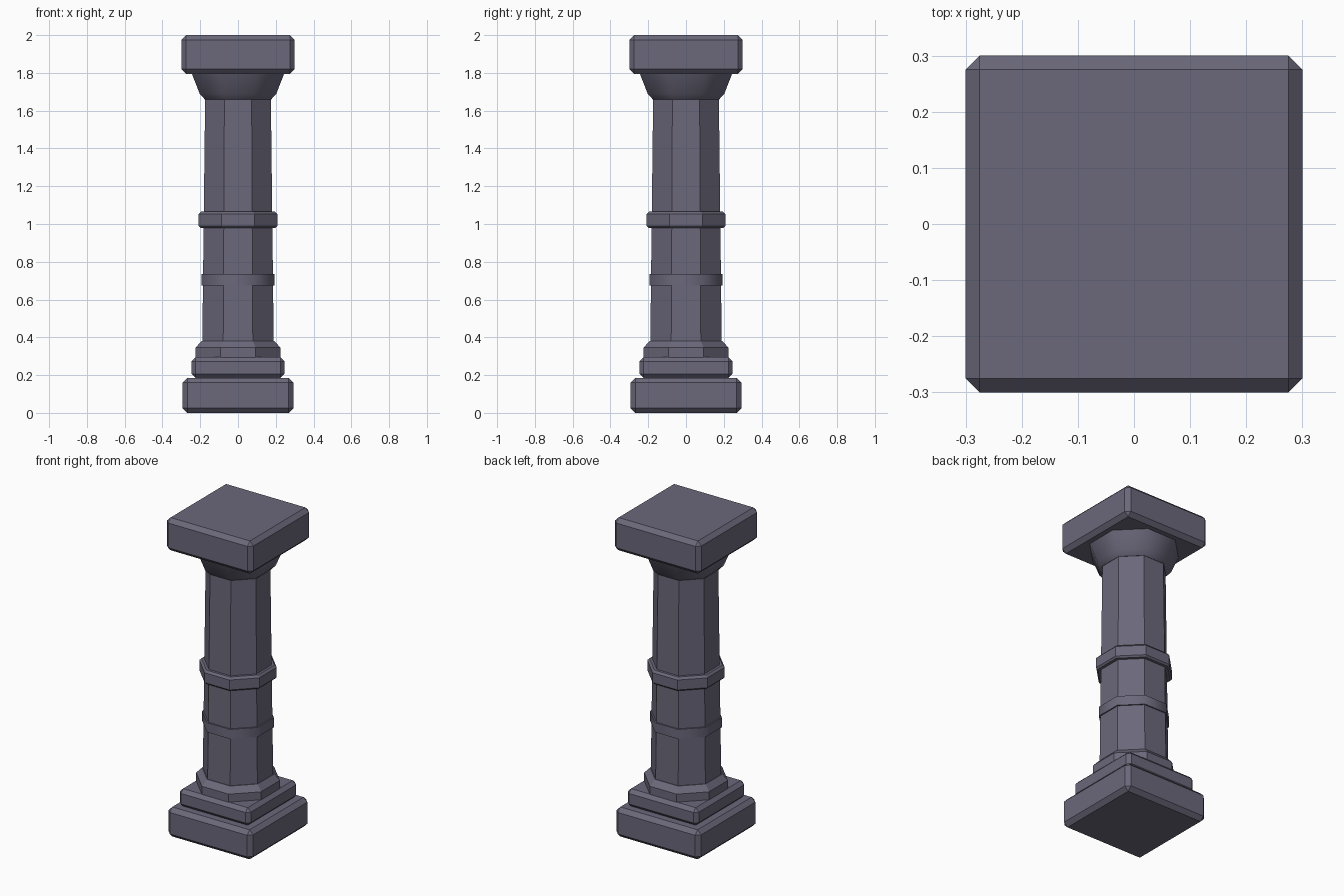
import bpy, bmesh, math

if "Cube" in bpy.data.objects:
    bpy.data.objects.remove(bpy.data.objects["Cube"])

stone = bpy.data.materials.new("purple_grey_stone")
stone.diffuse_color = (0.147, 0.138, 0.195, 1)
stone.use_nodes = True
stone.node_tree.nodes["Principled BSDF"].inputs["Base Color"].default_value = stone.diffuse_color


def finish(bm, name, smooth=False):
    bmesh.ops.recalc_face_normals(bm, faces=bm.faces)
    for f in bm.faces:
        f.smooth = smooth and len(f.verts) == 4
    me = bpy.data.meshes.new(name)
    bm.to_mesh(me)
    bm.free()
    me.materials.append(stone)
    ob = bpy.data.objects.new(name, me)
    bpy.context.collection.objects.link(ob)
    return ob


def block(name, half, z0, z1, bevel):
    """Square slab with every edge chamfered."""
    bm = bmesh.new()
    bmesh.ops.create_cube(bm, size=1)
    for v in bm.verts:
        v.co = (v.co.x * 2 * half, v.co.y * 2 * half, z1 if v.co.z > 0 else z0)
    bmesh.ops.bevel(bm, geom=bm.edges[:], offset=bevel, offset_type='OFFSET',
                    segments=1, affect='EDGES')
    return finish(bm, name)


def octagon(name, profile, smooth=False):
    """Eight-sided stack; profile lists (distance to flat side, height)."""
    bm = bmesh.new()
    rings = []
    for a, z in profile:
        r = a / math.cos(math.pi / 8)
        angles = [math.pi / 8 + i * math.pi / 4 for i in range(8)]
        rings.append([bm.verts.new((r * math.cos(t), r * math.sin(t), z)) for t in angles])
    for lo, hi in zip(rings, rings[1:]):
        for i in range(8):
            j = (i + 1) % 8
            bm.faces.new((lo[i], lo[j], hi[j], hi[i]))
    bm.faces.new(rings[0][::-1])
    bm.faces.new(rings[-1])
    return finish(bm, name, smooth)


# square base, step and top slab
block("base_block", 0.293, 0.0, 0.185, 0.025)
block("base_step", 0.246, 0.185, 0.295, 0.022)
block("top_slab", 0.3, 1.795, 2.0, 0.025)

# eight-sided shaft and its rings
octagon("shaft", [(0.19, 0.29), (0.174, 1.67)])
octagon("foot_ring", [(0.225, 0.29), (0.225, 0.345), (0.193, 0.38)])
octagon("lower_band", [(0.193, 0.675), (0.193, 0.735)], True)
octagon("middle_ring", [(0.199, 0.98), (0.208, 0.99), (0.208, 1.052), (0.196, 1.065)])

# flared capital
octagon("capital", [(0.176, 1.66), (0.203, 1.69), (0.246, 1.80)], True)
